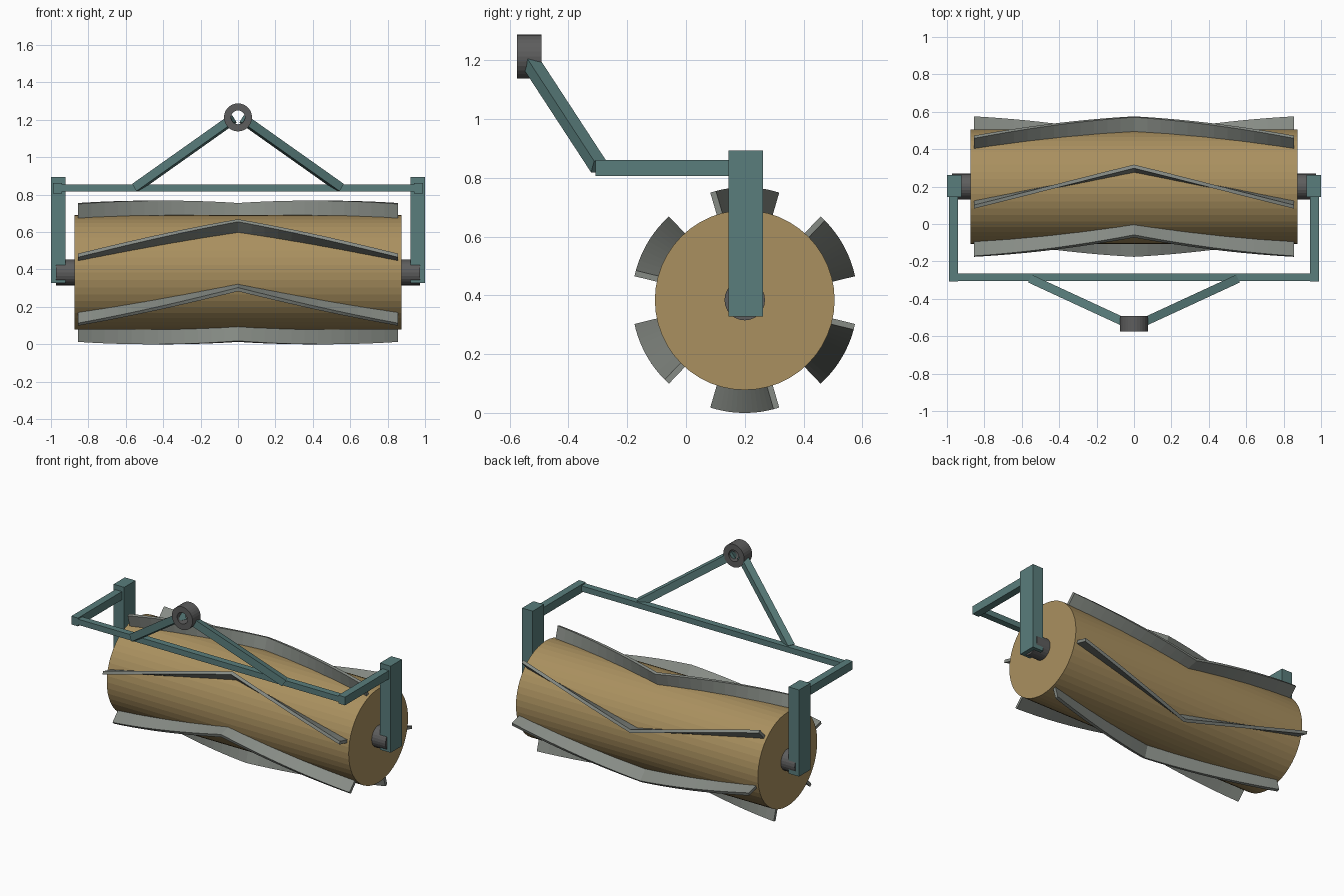
import bpy, bmesh, math
from mathutils import Vector, Matrix

if "Cube" in bpy.data.objects:
    bpy.data.objects.remove(bpy.data.objects["Cube"])

AXIS_Y, AXIS_Z = 0.2, 0.384


def material(name, rgb):
    m = bpy.data.materials.new(name)
    m.diffuse_color = (*rgb, 1)
    m.use_nodes = True
    m.node_tree.nodes["Principled BSDF"].inputs["Base Color"].default_value = m.diffuse_color
    return m


TAN = material("tan_paint", (0.40, 0.28, 0.115))
TEAL = material("teal_paint", (0.10, 0.205, 0.20))
STEEL = material("blade_steel", (0.24, 0.26, 0.235))
DARK = material("dark_steel", (0.11, 0.11, 0.11))


def finish(name, bm, mat):
    bmesh.ops.recalc_face_normals(bm, faces=bm.faces)
    me = bpy.data.meshes.new(name)
    bm.to_mesh(me)
    bm.free()
    me.materials.append(mat)
    ob = bpy.data.objects.new(name, me)
    bpy.context.collection.objects.link(ob)
    return ob


def box(name, lo, hi, mat):
    lo, hi = Vector(lo), Vector(hi)
    bm = bmesh.new()
    bmesh.ops.create_cube(bm, size=1, matrix=Matrix.Translation((lo + hi) / 2)
                          @ Matrix.Diagonal((*(hi - lo), 1)))
    return finish(name, bm, mat)


def x_cylinder(name, x0, x1, r, sides, mat):
    bm = bmesh.new()
    bmesh.ops.create_cone(
        bm, cap_ends=True, segments=sides, radius1=r, radius2=r, depth=abs(x1 - x0),
        matrix=Matrix.Translation(((x0 + x1) / 2, AXIS_Y, AXIS_Z))
        @ Matrix.Rotation(math.pi / 2, 4, 'Y'))
    return finish(name, bm, mat)


def bar(name, a, b, w, mat):
    a, b = Vector(a), Vector(b)
    d = b - a
    bm = bmesh.new()
    bmesh.ops.create_cube(bm, size=1, matrix=Matrix.Translation((a + b) / 2)
                          @ d.to_track_quat('Z', 'Y').to_matrix().to_4x4()
                          @ Matrix.Diagonal((w, w, d.length, 1)))
    return finish(name, bm, mat)


def loft(bm, rings, closed):
    n = len(rings[0])
    pairs = list(zip(rings, rings[1:])) + ([(rings[-1], rings[0])] if closed else [])
    for p, q in pairs:
        for i in range(n):
            j = (i + 1) % n
            bm.faces.new((p[i], p[j], q[j], q[i]))
    if not closed:
        bm.faces.new(rings[0])
        bm.faces.new(rings[-1][::-1])


# Drum
x_cylinder("drum", -0.873, 0.873, 0.306, 48, TAN)

# Six chevron blades wrapped around the drum
HALF = 12
for k in range(6):
    bm = bmesh.new()
    rings = []
    for i in range(-HALF, HALF + 1):
        t = i / HALF
        a = math.radians(30 + 60 * k - 16.3 + 32.6 * abs(t))
        radial = Vector((0, math.cos(a), math.sin(a)))
        side = Vector((0, -math.sin(a), math.cos(a)))
        c = Vector((0.855 * t, AXIS_Y, AXIS_Z))
        rings.append([bm.verts.new(c + radial * r + side * s) for r, s in
                      ((0.29, -0.01), (0.384, -0.01), (0.384, 0.01), (0.29, 0.01))])
    loft(bm, rings, False)
    finish(f"blade_{k + 1}", bm, STEEL)

# Axle stubs, uprights, side rails and hitch struts on both sides
for s, tag in ((-1, "left"), (1, "right")):
    x_cylinder(f"axle_stub_{tag}", s * 0.86, s * 0.973, 0.069, 24, DARK)
    xs = sorted((s * 0.923, s * 1.0))
    box(f"upright_{tag}", (xs[0], 0.145, 0.328), (xs[1], 0.262, 0.893), TEAL)
    xs = sorted((s * 0.94, s * 0.988))
    box(f"side_rail_{tag}", (xs[0], -0.308, 0.807), (xs[1], 0.16, 0.861), TEAL)
    bar(f"hitch_strut_{tag}", (s * 0.545, -0.297, 0.838),
        (s * 0.028, -0.536, 1.204), 0.046, TEAL)

# Front cross bar
box("cross_bar", (-0.96, -0.306, 0.816), (0.96, -0.264, 0.853), TEAL)

# Hitch ring
bm = bmesh.new()
rings = []
for i in range(28):
    a = math.tau * i / 28
    rings.append([bm.verts.new((r * math.cos(a), y, 1.213 + r * math.sin(a))) for r, y in
                  ((0.037, -0.575), (0.075, -0.575), (0.075, -0.492), (0.037, -0.492))])
loft(bm, rings, True)
finish("hitch_ring", bm, DARK)
